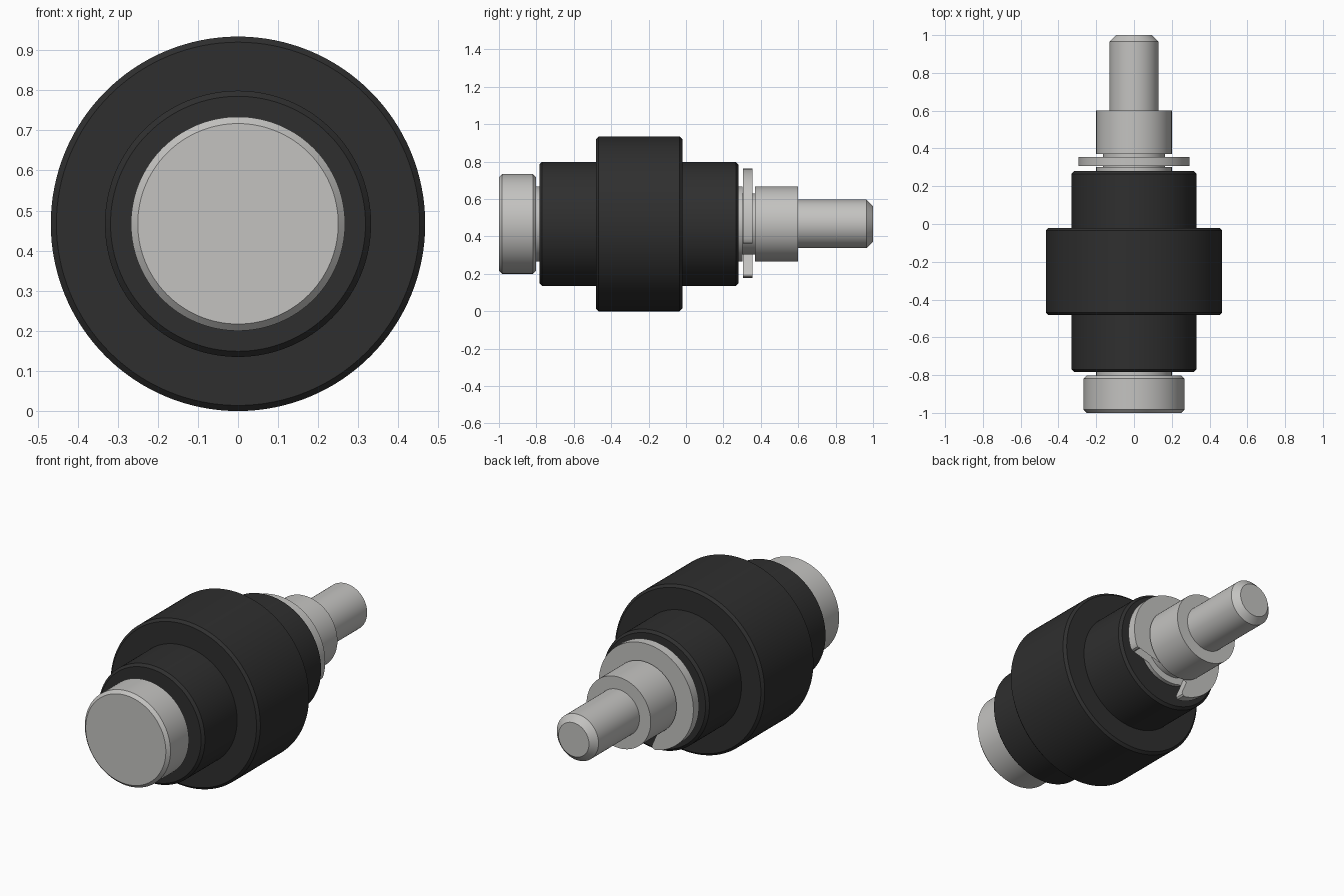
import bpy, bmesh
from math import sin, cos, pi, radians

if "Cube" in bpy.data.objects:
    bpy.data.objects.remove(bpy.data.objects["Cube"], do_unlink=True)

AXIS_Z = 0.467
SEGMENTS = 128


def make_material(name, color):
    mat = bpy.data.materials.new(name)
    mat.use_nodes = True
    mat.diffuse_color = (*color, 1)
    bsdf = mat.node_tree.nodes["Principled BSDF"]
    bsdf.inputs["Base Color"].default_value = (*color, 1)
    bsdf.inputs["Roughness"].default_value = 0.5
    return mat


def finish(name, bm, mat):
    bmesh.ops.recalc_face_normals(bm, faces=bm.faces)
    mesh = bpy.data.meshes.new(name)
    bm.to_mesh(mesh)
    bm.free()
    obj = bpy.data.objects.new(name, mesh)
    bpy.context.collection.objects.link(obj)
    obj.location.z = AXIS_Z
    mesh.materials.append(mat)
    bpy.ops.object.select_all(action='DESELECT')
    obj.select_set(True)
    bpy.context.view_layer.objects.active = obj
    bpy.ops.object.shade_smooth_by_angle(angle=radians(25))
    return obj


def lathe(name, profile, mat, closed=False):
    """Turn a (radius, y) profile around the y axis; open ends are capped."""
    bm = bmesh.new()
    rings = []
    for r, y in profile:
        rings.append([bm.verts.new((r * cos(2 * pi * i / SEGMENTS), y,
                                    r * sin(2 * pi * i / SEGMENTS)))
                      for i in range(SEGMENTS)])
    pairs = list(zip(rings, rings[1:]))
    if closed:
        pairs.append((rings[-1], rings[0]))
    else:
        bm.faces.new(rings[0])
        bm.faces.new(rings[-1])
    for a, b in pairs:
        for i in range(SEGMENTS):
            j = (i + 1) % SEGMENTS
            bm.faces.new((a[i], a[j], b[j], b[i]))
    return finish(name, bm, mat)


steel = make_material("brushed steel", (0.55, 0.545, 0.53))
rubber = make_material("black rubber", (0.028, 0.028, 0.028))

# Stepped pin: chamfered head, shaft with clip groove, thin chamfered stud
HEAD, SHAFT, GROOVE, STUD = 0.267, 0.2, 0.163, 0.13
lathe("pin", [
    (HEAD - 0.017, -1.0), (HEAD, -0.983), (HEAD, -0.819), (HEAD - 0.017, -0.802),
    (SHAFT, -0.802), (SHAFT, 0.302), (GROOVE, 0.302), (GROOVE, 0.37),
    (SHAFT, 0.37), (SHAFT, 0.6), (STUD, 0.6), (STUD, 0.965), (STUD - 0.035, 1.0),
], steel)

# Roller: wide tread between two hubs, bored for the shaft
HUB, TREAD, C = 0.332, 0.467, 0.014
lathe("roller", [
    (SHAFT, -0.783), (HUB - C, -0.783), (HUB, -0.783 + C), (HUB, -0.482),
    (TREAD - C, -0.482), (TREAD, -0.482 + C), (TREAD, -0.02 - C), (TREAD - C, -0.02),
    (HUB, -0.02), (HUB, 0.28 - C), (HUB - C, 0.28), (SHAFT, 0.28),
], rubber, closed=True)


# Retaining clip: half outline in polar form, mirrored about its centre line
def arc(radius, start, end, steps):
    return [(radius, start + (end - start) * i / steps) for i in range(steps + 1)]


OUTER, INNER, RECESS = 0.295, 0.165, 0.236
outer_half = arc(OUTER, 0, 138, 46) + [(0.291, 140.5), (0.282, 142), (0.27, 142)]
inner_half = (arc(INNER, 0, 25, 8) + [(0.19, 25)] + arc(RECESS, 33, 86, 18)
              + [(0.19, 94)] + arc(INNER, 94, 118, 8) + [(0.18, 122)])


def full(half):
    return [(r, -a) for r, a in reversed(half[1:])] + half


def clip_ring(bm, y):
    outline = full(outer_half) + full(inner_half)[::-1]
    return [bm.verts.new((r * cos(radians(120 + a)), y, r * sin(radians(120 + a))))
            for r, a in outline]


bm = bmesh.new()
front, back = clip_ring(bm, 0.306), clip_ring(bm, 0.356)
for i in range(len(front)):
    j = (i + 1) % len(front)
    bm.faces.new((front[i], front[j], back[j], back[i]))
caps = [bm.faces.new(front), bm.faces.new(back)]
bmesh.ops.triangulate(bm, faces=caps)
finish("retaining_clip", bm, steel)
